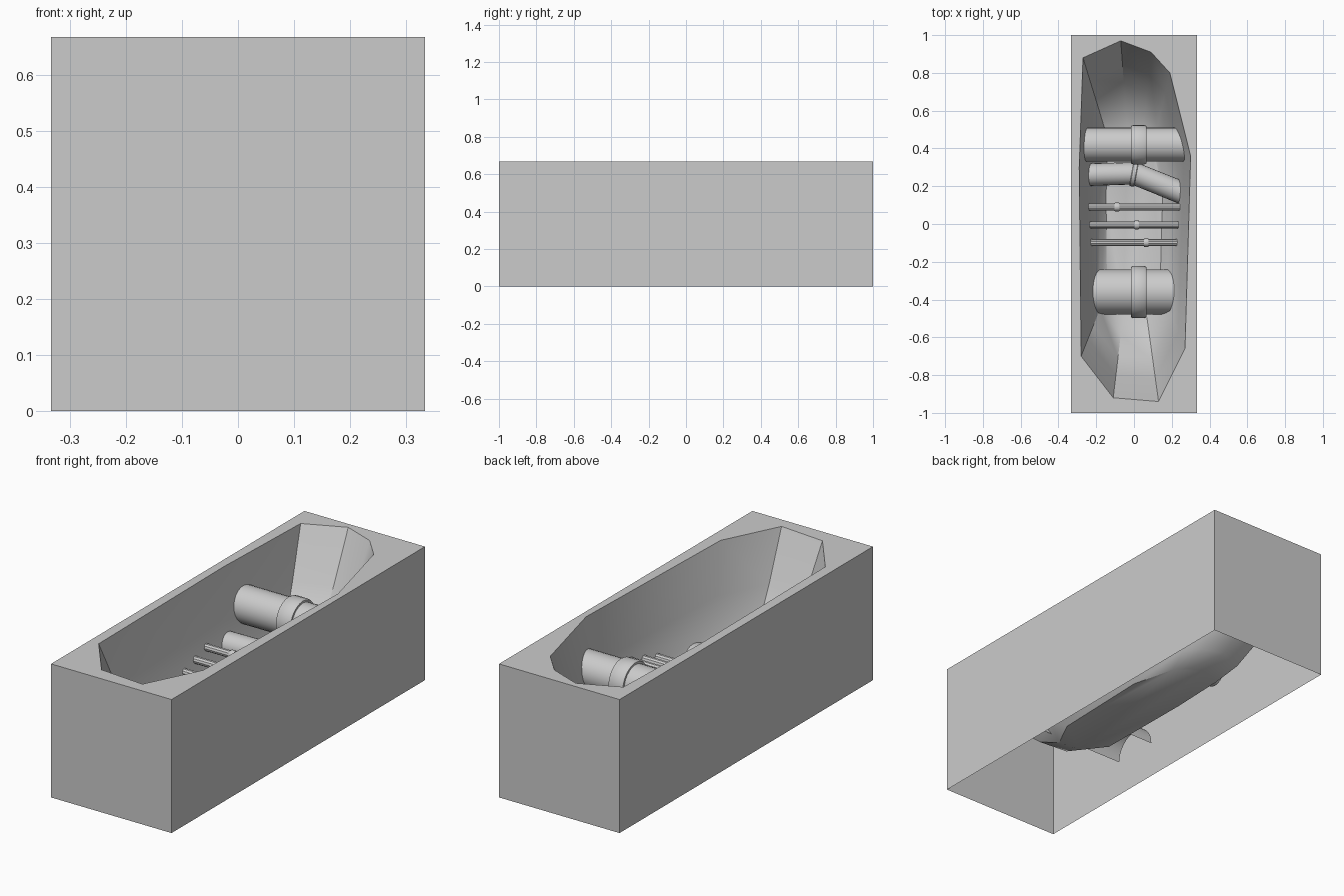
import bpy, bmesh, math
from mathutils import Vector

if "Cube" in bpy.data.objects:
    bpy.data.objects.remove(bpy.data.objects["Cube"])

W, H = 0.333, 0.667


def finish(bm, name, angle):
    bmesh.ops.recalc_face_normals(bm, faces=bm.faces)
    me = bpy.data.meshes.new(name)
    bm.to_mesh(me)
    bm.free()
    ob = bpy.data.objects.new(name, me)
    bpy.context.collection.objects.link(ob)
    bpy.ops.object.select_all(action='DESELECT')
    ob.select_set(True)
    bpy.context.view_layer.objects.active = ob
    bpy.ops.object.shade_smooth_by_angle(angle=math.radians(angle))
    return ob


def bridge(bm, a, b):
    n = len(a)
    for i in range(n):
        j = (i + 1) % n
        bm.faces.new((a[i], a[j], b[j], b[i]))


def loop_edges(bm, vs):
    out = []
    for i, v in enumerate(vs):
        w = vs[(i + 1) % len(vs)]
        out.append(bm.edges.get((v, w)) or bm.edges.new((v, w)))
    return out


# Ground block with open bottom, and the excavated pit hanging from its top
rim = [(-0.27, 0.88), (-0.07, 0.97), (0.09, 0.91), (0.19, 0.80), (0.30, 0.36),
       (0.27, -0.66), (0.13, -0.94), (-0.11, -0.92), (-0.28, -0.70), (-0.29, 0.30)]
depth = [(1.0, H), (0.87, 0.43), (0.77, 0.28), (0.64, 0.18), (0.51, 0.13)]
box = [(-W, -1), (W, -1), (W, 1), (-W, 1)]

bm = bmesh.new()
low = [bm.verts.new((x, y, 0)) for x, y in box]
top = [bm.verts.new((x, y, H)) for x, y in box]
bridge(bm, low, top)
rings = [[bm.verts.new((x * s, y * s, z)) for x, y in rim] for s, z in depth]
edges = loop_edges(bm, top) + loop_edges(bm, rings[0])
bmesh.ops.triangle_fill(bm, use_beauty=True, edges=edges, normal=(0, 0, 1))
for a, b in zip(rings, rings[1:]):
    bridge(bm, a, b)
bm.faces.new(rings[-1])
ground = finish(bm, "ground_block_with_pit", 33)


def tube(name, path, radii, segs, arc=360, closed_ends=True):
    """Sweep a round (or half-round) section along a path lying in plan."""
    bm = bmesh.new()
    pts = [Vector(p) for p in path]
    full = arc == 360
    n = segs if full else segs + 1
    prev = None
    first = None
    for i, (p, r) in enumerate(zip(pts, radii)):
        d = pts[min(i + 1, len(pts) - 1)] - pts[max(i - 1, 0)]
        side = d.normalized().cross(Vector((0, 0, 1))).normalized()
        ring = []
        for k in range(n):
            t = math.radians(arc) * k / segs
            ring.append(bm.verts.new(p + side * r * math.cos(t) + Vector((0, 0, r * math.sin(t)))))
        if prev:
            for k in range(n if full else n - 1):
                j = (k + 1) % n
                bm.faces.new((prev[k], prev[j], ring[j], ring[k]))
        else:
            first = ring
        prev = ring
    if full and closed_ends:
        bm.faces.new(first)
        bm.faces.new(prev)
    return finish(bm, name, 35)


def collar(name, c, r, r_in, half, segs, arc=360, slope=0.0):
    """Chamfered sleeve around a pipe joint."""
    d = Vector((1, slope, 0)).normalized()
    c = Vector(c)
    prof = [(-half, r_in), (-half, r * 0.96), (-half * 0.75, r),
            (half * 0.75, r), (half, r * 0.96), (half, r_in)]
    bm = bmesh.new()
    side = d.cross(Vector((0, 0, 1)))
    full = arc == 360
    n = segs if full else segs + 1
    prev = None
    for o, rad in prof:
        ring = []
        for k in range(n):
            t = math.radians(arc) * k / segs
            ring.append(bm.verts.new(c + d * o + side * rad * math.cos(t)
                                     + Vector((0, 0, rad * math.sin(t)))))
        if prev:
            for k in range(n if full else n - 1):
                j = (k + 1) % n
                bm.faces.new((prev[k], prev[j], ring[j], ring[k]))
        prev = ring
    return finish(bm, name, 35)


E = 0.31
# Large half-buried main
tube("large_main_pipe", [(-E, -0.36, 0.16), (E, -0.36, 0.16)], [0.12] * 2, 16, arc=180)
collar("large_main_collar", (0.025, -0.36, 0.16), 0.138, 0.118, 0.04, 16, arc=180)

# High pipe across the back
tube("back_pipe", [(-0.29, 0.42, 0.445), (0.30, 0.42, 0.445)], [0.09] * 2, 24)
collar("back_pipe_collar", (0.025, 0.42, 0.445), 0.104, 0.088, 0.04, 24)

# Bent pipe with a collar at its elbow
tube("bent_pipe", [(-0.29, 0.26, 0.31), (0.0, 0.268, 0.31), (0.28, 0.155, 0.31)],
     [0.06, 0.06, 0.06], 20)
collar("bent_pipe_collar", (0.0, 0.265, 0.31), 0.067, 0.058, 0.013, 20, slope=-0.18)

# Three thin service conduits with small couplings
for i, (y, z, cx) in enumerate([(0.09, 0.36, -0.09), (-0.005, 0.335, 0.015), (-0.098, 0.31, 0.065)]):
    tube(f"thin_conduit_{i + 1}", [(-0.27, y, z), (0.27, y, z)], [0.018] * 2, 10)
    collar(f"conduit_coupling_{i + 1}", (cx, y, z), 0.023, 0.017, 0.012, 10)
